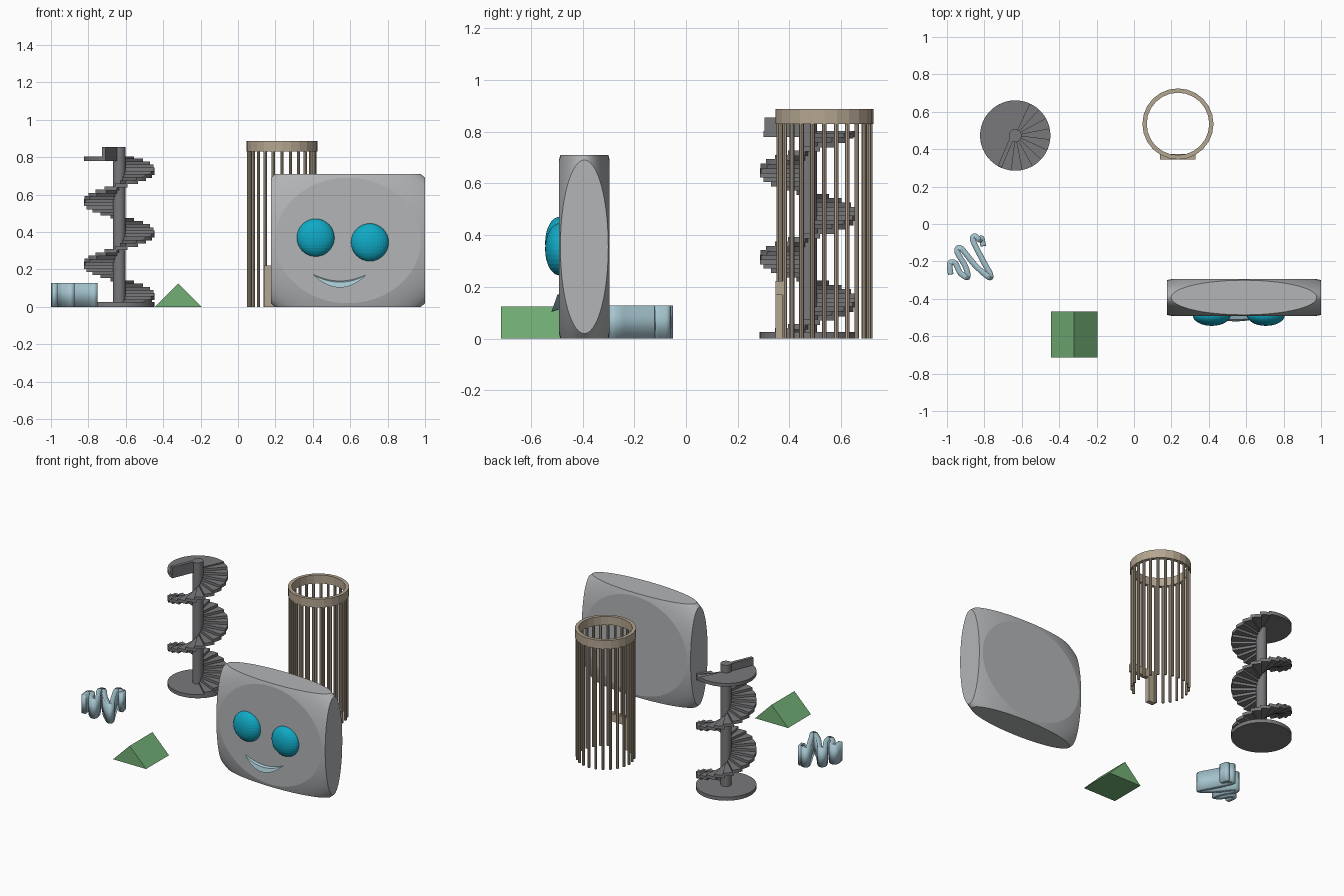
import bpy
import bmesh
from math import sin, cos, pi, radians
from mathutils import Matrix, Vector

if "Cube" in bpy.data.objects:
    bpy.data.objects.remove(bpy.data.objects["Cube"], do_unlink=True)


def material(name, rgb):
    mat = bpy.data.materials.new(name)
    mat.use_nodes = True
    colour = (*rgb, 1)
    mat.diffuse_color = colour
    mat.node_tree.nodes["Principled BSDF"].inputs["Base Color"].default_value = colour
    return mat


LIGHT_GREY = material("light_grey", (0.45, 0.46, 0.47))
DARK_GREY = material("dark_grey", (0.19, 0.19, 0.2))
TAN = material("tan", (0.46, 0.38, 0.28))
TEAL = material("teal", (0.005, 0.4, 0.56))
PALE_BLUE = material("pale_blue", (0.38, 0.56, 0.63))
GREEN = material("green", (0.17, 0.43, 0.18))


def finish(bm, name, mat, smooth=None):
    """Turn a bmesh into an object, optionally smooth up to an angle."""
    bmesh.ops.recalc_face_normals(bm, faces=bm.faces)
    mesh = bpy.data.meshes.new(name)
    bm.to_mesh(mesh)
    bm.free()
    mesh.materials.append(mat)
    obj = bpy.data.objects.new(name, mesh)
    bpy.context.collection.objects.link(obj)
    if smooth:
        bpy.ops.object.select_all(action="DESELECT")
        obj.select_set(True)
        bpy.context.view_layer.objects.active = obj
        bpy.ops.object.shade_smooth_by_angle(angle=radians(smooth))
    return obj


def prism(bm, points, depth):
    """Extrude a closed outline along a vector."""
    face = bm.faces.new([bm.verts.new(p) for p in points])
    new = bmesh.ops.extrude_face_region(bm, geom=[face])["geom"]
    verts = [v for v in new if isinstance(v, bmesh.types.BMVert)]
    bmesh.ops.translate(bm, verts=verts, vec=depth)
    bmesh.ops.recalc_face_normals(bm, faces=bm.faces)


def cylinder(bm, x, y, z0, z1, radius, sides):
    bmesh.ops.create_cone(bm, cap_ends=True, segments=sides, radius1=radius, radius2=radius,
                          depth=z1 - z0, matrix=Matrix.Translation((x, y, (z0 + z1) / 2)))


def box(bm, lo, hi):
    lo, hi = Vector(lo), Vector(hi)
    bmesh.ops.create_cube(bm, size=1, matrix=Matrix.Translation((lo + hi) / 2)
                          @ Matrix.Diagonal((*(hi - lo), 1)))


def sector(bm, x, y, z, radius, start, end, height, steps):
    """Pie slice around a vertical axis, angles in degrees."""
    arc = [radians(start + (end - start) * i / steps) for i in range(steps + 1)]
    points = [(x, y, z)] + [(x + radius * cos(a), y + radius * sin(a), z) for a in arc]
    prism(bm, points, (0, 0, height))


# Head: a sphere trimmed by the six sides of a cube, then squashed
bm = bmesh.new()
bmesh.ops.create_uvsphere(bm, u_segments=96, v_segments=64, radius=1.376)
for axis in range(3):
    for sign in (-1, 1):
        n = Vector((0, 0, 0))
        n[axis] = sign
        cut = bmesh.ops.bisect_plane(bm, geom=bm.verts[:] + bm.edges[:] + bm.faces[:],
                                     plane_co=n, plane_no=n, clear_outer=True)["geom_cut"]
        rim = [e for e in cut if isinstance(e, bmesh.types.BMEdge)]
        bmesh.ops.contextual_create(bm, geom=rim)
bmesh.ops.transform(bm, verts=bm.verts, matrix=Matrix.Translation((0.588, -0.393, 0.355))
                    @ Matrix.Diagonal((0.412, 0.098, 0.355, 1)))
finish(bm, "head", LIGHT_GREY, 10)

# Eyes
for name, x, z in (("right_eye", 0.415, 0.37), ("left_eye", 0.705, 0.345)):
    bm = bmesh.new()
    bmesh.ops.create_uvsphere(bm, u_segments=32, v_segments=16, radius=0.101,
                              matrix=Matrix.Translation((x, -0.488, z))
                              @ Matrix.Diagonal((1, 0.56, 1, 1)))
    finish(bm, name, TEAL)

# Mouth: a crescent leaning outward at the bottom
bm = bmesh.new()
span = [-1 + i / 8 for i in range(17)]
lower = [(0.545 + 0.14 * t, 0.103 + 0.065 * t * t) for t in span]
upper = [(0.545 + 0.14 * t, 0.132 + 0.038 * t * t) for t in reversed(span)]
prism(bm, [(x, -0.49 - 0.35 * (0.19 - z), z) for x, z in lower + upper], (0, 0.03, 0.01))
finish(bm, "mouth", PALE_BLUE)

# Wedge block
bm = bmesh.new()
prism(bm, [(-0.445, -0.715, 0), (-0.195, -0.715, 0), (-0.32, -0.715, 0.125)], (0, 0.247, 0))
finish(bm, "wedge_block", GREEN)

# Squiggle: a wavy ribbon standing on edge
path = [(-0.98, -0.27), (-0.985, -0.21), (-0.955, -0.21), (-0.93, -0.26), (-0.89, -0.285),
        (-0.9, -0.23), (-0.945, -0.15), (-0.925, -0.13), (-0.85, -0.22), (-0.775, -0.285),
        (-0.77, -0.265), (-0.8, -0.21), (-0.86, -0.09), (-0.85, -0.065), (-0.825, -0.085),
        (-0.815, -0.075), (-0.805, -0.125)]
bm = bmesh.new()
points = [Vector((x, y, 0)) for x, y in path]
points = [points[0]] + points + [points[-1]]
line = []
for a, b, c, d in zip(points, points[1:], points[2:], points[3:]):
    for k in range(6):
        t = k / 6
        line.append(0.5 * (2 * b + (c - a) * t + (2 * a - 5 * b + 4 * c - d) * t ** 2
                           + (3 * b - a - 3 * c + d) * t ** 3))
columns = [(bm.verts.new(p), bm.verts.new(p + Vector((0, 0, 0.127)))) for p in line]
for (a, b), (c, d) in zip(columns, columns[1:]):
    bm.faces.new((a, c, d, b))
squiggle = finish(bm, "squiggle", PALE_BLUE, 40)
thick = squiggle.modifiers.new("thickness", "SOLIDIFY")
thick.thickness = 0.03
thick.offset = 0

# Spiral staircase
SX, SY, SR = -0.635, 0.473, 0.188
bm = bmesh.new()
cylinder(bm, SX, SY, 0, 0.025, SR, 48)
finish(bm, "stair_base", DARK_GREY, 30)
bm = bmesh.new()
cylinder(bm, SX, SY, 0, 0.855, 0.034, 24)
finish(bm, "stair_pole", DARK_GREY, 30)

bm = bmesh.new()
TREAD = 18
for i in range(46):
    angle = -43 + i * TREAD
    height = 0.065 + 0.335 * (angle + TREAD / 2) / 360
    sector(bm, SX, SY, height - 0.014, SR, angle, angle + TREAD + 3, 0.021, 4)
finish(bm, "stair_treads", DARK_GREY)

bm = bmesh.new()
sector(bm, SX, SY, 0.78, SR, 65, 247, 0.023, 30)
finish(bm, "stair_landing", DARK_GREY)

bm = bmesh.new()
box(bm, (0, -0.022, 0.785), (SR - 0.003, 0, 0.855))
bmesh.ops.transform(bm, verts=bm.verts, matrix=Matrix.Translation((SX, SY, 0))
                    @ Matrix.Rotation(radians(247), 4, "Z"))
finish(bm, "landing_wall", DARK_GREY)

# Round cage: faceted ring on upright bars
CX, CY, BARS = 0.235, 0.535, 24
bm = bmesh.new()
rings = []
for radius, z in ((0.19, 0.83), (0.19, 0.888), (0.167, 0.888), (0.167, 0.83)):
    rings.append([bm.verts.new((CX + radius * cos(2 * pi * i / BARS),
                                CY + radius * sin(2 * pi * i / BARS), z)) for i in range(BARS)])
for a, b in zip(rings, rings[1:] + rings[:1]):
    for i in range(BARS):
        j = (i + 1) % BARS
        bm.faces.new((a[i], a[j], b[j], b[i]))
finish(bm, "cage_ring", TAN)

bm = bmesh.new()
for i in range(BARS):
    a = 2 * pi * i / BARS
    in_doorway = sin(a) < -0.96
    cylinder(bm, CX + 0.177 * cos(a), CY + 0.177 * sin(a), 0.2 if in_doorway else 0, 0.84, 0.009, 8)
finish(bm, "cage_bars", TAN)

# Cage doorway
bm = bmesh.new()
box(bm, (0.14, 0.345, 0), (0.195, 0.375, 0.222))
finish(bm, "door_post", TAN)
bm = bmesh.new()
box(bm, (0.195, 0.345, 0.168), (0.33, 0.375, 0.222))
finish(bm, "door_lintel", TAN)
